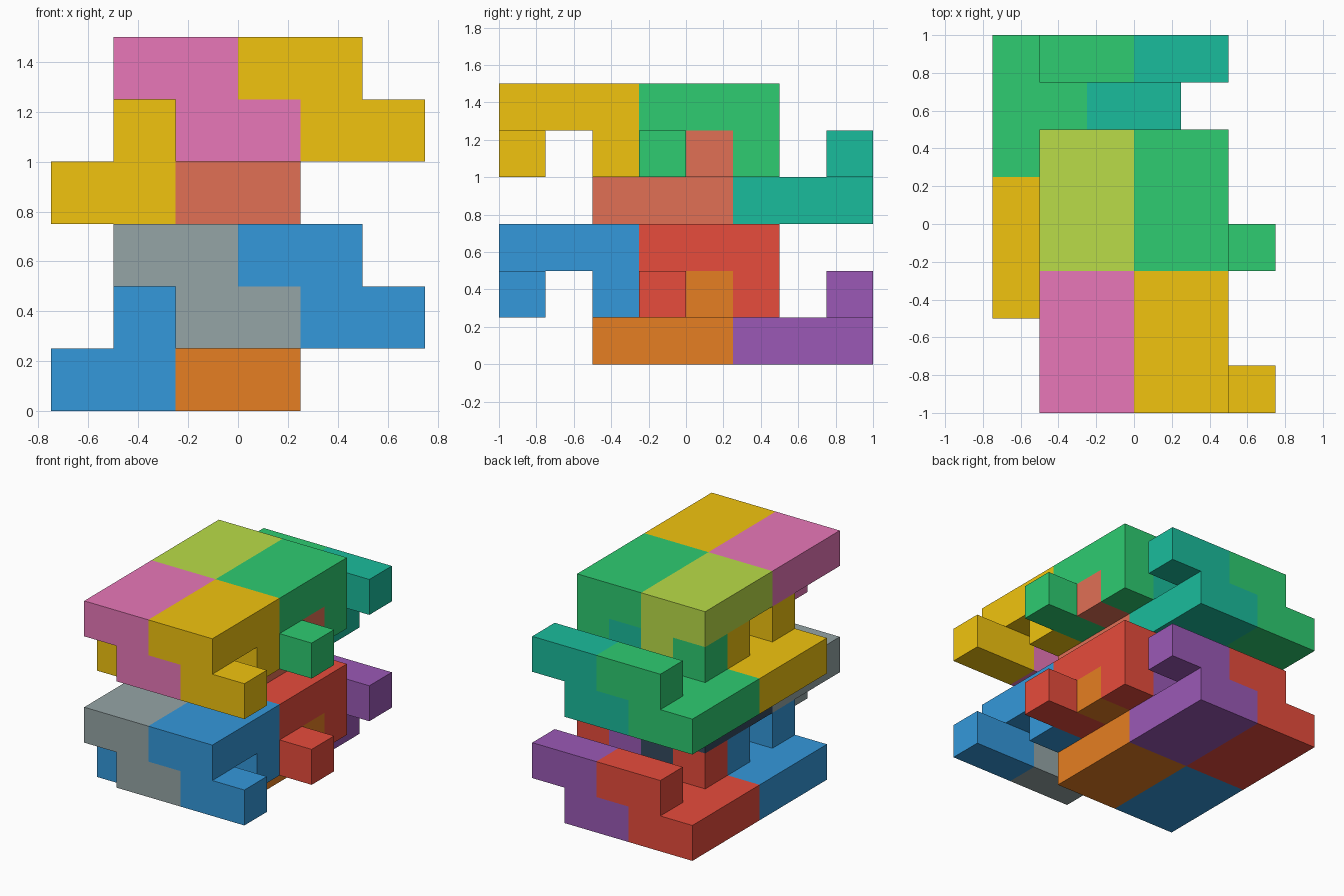
import bpy, bmesh, math
from mathutils import Vector

if "Cube" in bpy.data.objects:
    bpy.data.objects.remove(bpy.data.objects["Cube"])

U = 0.25  # edge of one unit cube

# One puzzle piece: 2x3 plate, an offset two-cube bar at one end, a post at the other
CELLS = {(i, j, 0) for i in range(2) for j in range(3)} | {(1, 2, 1), (2, 2, 1), (1, 0, 1)}


def piece_mesh(name, mat):
    """Outer skin of the cubes, centred in y and z so that it can be flipped in place."""
    bm = bmesh.new()
    for cell in CELLS:
        for axis in range(3):
            for sign in (-1, 1):
                n = [0, 0, 0]
                n[axis] = sign
                if tuple(c + d for c, d in zip(cell, n)) in CELLS:
                    continue
                n = Vector(n)
                a = Vector((n.y, n.z, n.x))
                b = n.cross(a)
                mid = Vector(cell) + Vector((0.5, -1.0, -0.5)) + n / 2
                bm.faces.new([bm.verts.new((mid + (a * s + b * t) / 2) * U)
                              for s, t in ((-1, -1), (1, -1), (1, 1), (-1, 1))])
    bmesh.ops.remove_doubles(bm, verts=bm.verts[:], dist=1e-4)
    bmesh.ops.dissolve_limit(bm, angle_limit=0.01, verts=bm.verts[:], edges=bm.edges[:])
    bmesh.ops.recalc_face_normals(bm, faces=bm.faces[:])
    me = bpy.data.meshes.new(name)
    bm.to_mesh(me)
    bm.free()
    me.materials.append(mat)
    return me


def material(name, hex_code):
    mat = bpy.data.materials.get(name)
    if mat is None:
        mat = bpy.data.materials.new(name)
        rgb = [int(hex_code[k:k + 2], 16) / 255 for k in (0, 2, 4)]
        mat.diffuse_color = [c / 12.92 if c <= 0.04045 else ((c + 0.055) / 1.055) ** 2.4
                             for c in rgb] + [1]
        mat.use_nodes = True
        mat.node_tree.nodes["Principled BSDF"].inputs["Base Color"].default_value = mat.diffuse_color
    return mat


PALETTE = {"blue": "3498db", "orange": "e67e22", "red": "e74c3c", "purple": "9b59b6",
           "grey": "95a5a6", "slate": "34495e", "yellow": "f1c40f", "salmon": "e17055",
           "green": "2ecc71", "teal": "1abc9c", "pink": "e877b8", "lime": "badc48"}

# Colours per layer: upright pieces, then flipped ones (front left, front right, back left, back right)
LAYERS = [("lower", ("blue", "orange", "red", "purple"), ("grey", "blue", "slate", "red")),
          ("upper", ("yellow", "salmon", "green", "teal"), ("pink", "yellow", "lime", "green"))]

for m, (layer, upright, flipped) in enumerate(LAYERS):
    for colours, kind, start, turn in (
            (upright, "upright", (-0.75, -0.125, 0.25), 0),
            (flipped, "flipped", (-0.5, -0.625, 0.5), math.pi)):
        for n, colour in enumerate(colours):
            row, col = divmod(n, 2)
            name = f"{layer}_{kind}_piece_{('front', 'back')[row]}_{('left', 'right')[col]}"
            ob = bpy.data.objects.new(name, piece_mesh(name, material(colour, PALETTE[colour])))
            ob.location = Vector(start) + Vector((0.5 * col, 0.75 * row, 0.75 * m))
            ob.rotation_euler.x = turn
            bpy.context.collection.objects.link(ob)
